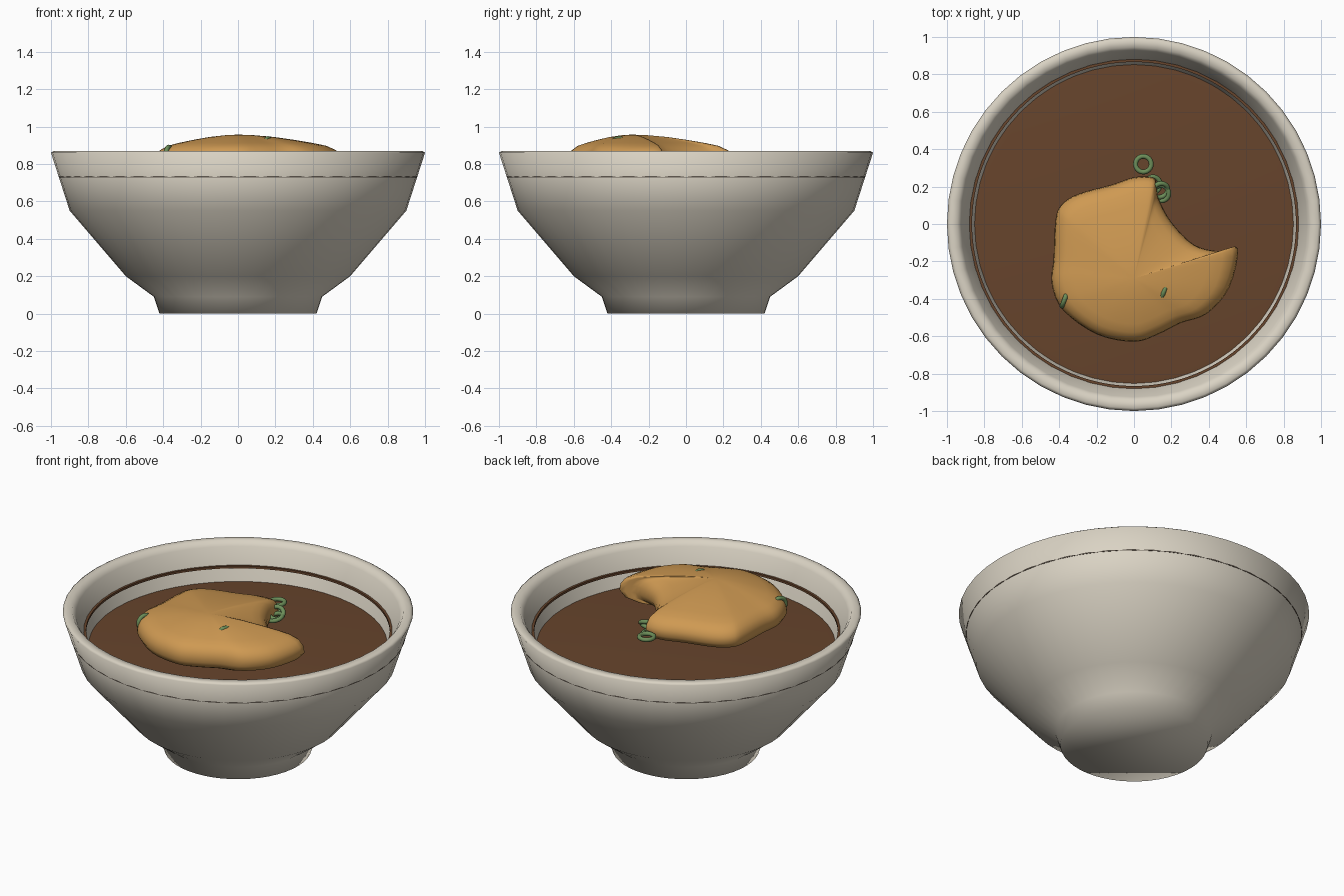
import bpy, bmesh, math
from mathutils import Vector

if "Cube" in bpy.data.objects:
    bpy.data.objects.remove(bpy.data.objects["Cube"])


def material(name, rgb):
    m = bpy.data.materials.new(name)
    m.diffuse_color = (*rgb, 1)
    m.use_nodes = True
    m.node_tree.nodes["Principled BSDF"].inputs["Base Color"].default_value = m.diffuse_color
    return m


CERAMIC = material("cream ceramic", (0.70, 0.65, 0.55))
BROTH = material("brown broth", (0.135, 0.058, 0.025))
GLAZE = material("dark glaze", (0.12, 0.10, 0.08))
GOLD = material("golden dumpling", (0.62, 0.32, 0.085))
GREEN = material("scallion green", (0.15, 0.27, 0.10))


def finish(name, bm, mats, smooth=True):
    bmesh.ops.recalc_face_normals(bm, faces=bm.faces[:])
    me = bpy.data.meshes.new(name)
    bm.to_mesh(me)
    bm.free()
    for m in mats:
        me.materials.append(m)
    for p in me.polygons:
        p.use_smooth = smooth
    ob = bpy.data.objects.new(name, me)
    bpy.context.collection.objects.link(ob)
    return ob


def skin(bm, rings, closed=False):
    """Join successive closed loops of vertices with quads."""
    n = len(rings[0])
    pairs = list(zip(rings, rings[1:]))
    if closed:
        pairs.append((rings[-1], rings[0]))
    for a, b in pairs:
        for i in range(n):
            j = (i + 1) % n
            bm.faces.new((a[i], a[j], b[j], b[i]))


def lathe(bm, profile, n):
    return [[bm.verts.new((r * math.cos(math.tau * i / n), r * math.sin(math.tau * i / n), z))
             for i in range(n)] for r, z in profile]


# Bowl: foot, flared wall, rim and inside, capped under the foot and at the inner floor
bm = bmesh.new()
loops = lathe(bm, [(0.42, 0), (0.45, 0.09), (0.60, 0.20), (0.90, 0.55), (1.0, 0.86),
                   (0.985, 0.87), (0.945, 0.87), (0.925, 0.84), (0.88, 0.74),
                   (0.852, 0.65), (0.80, 0.52), (0.52, 0.24), (0.30, 0.17)], 48)
skin(bm, loops)
bm.faces.new(loops[0])
bm.faces.new(loops[-1])
finish("bowl", bm, [CERAMIC])

# Broth surface
bm = bmesh.new()
loops = lathe(bm, [(0.852, 0.652), (0.82, 0.655)], 96)
skin(bm, loops)
bm.faces.new(loops[-1])
finish("broth", bm, [BROTH])

# Thin band through the wall, barely breaking the outer surface
bm = bmesh.new()
loops = lathe(bm, [(0.866, 0.728), (0.958, 0.728), (0.958, 0.742), (0.866, 0.742)], 192)
skin(bm, loops, closed=True)
for f in bm.faces:
    if all(v.co.xy.length > 0.95 for v in f.verts):
        f.material_index = 1
finish("band", bm, [BROTH, GLAZE], smooth=False)

# Dumpling: bitten outline shrunk towards its centre in rounded layers
OUTLINE = [(0.10, 0.25), (0.0, 0.25), (-0.12, 0.21), (-0.30, 0.16), (-0.39, 0.10),
           (-0.42, 0.02), (-0.43, -0.18), (-0.44, -0.32), (-0.38, -0.46), (-0.20, -0.59),
           (0.0, -0.63), (0.13, -0.59), (0.25, -0.53), (0.39, -0.48), (0.51, -0.34),
           (0.555, -0.13), (0.45, -0.145), (0.32, -0.11), (0.20, 0.01), (0.13, 0.14),
           (0.12, 0.21)]
LAYERS = [(0.45, 0.73), (0.80, 0.74), (0.95, 0.765), (1.0, 0.80), (0.988, 0.84),
          (0.945, 0.873), (0.85, 0.897), (0.72, 0.912), (0.55, 0.928), (0.35, 0.944), (0.15, 0.954)]
STEPS = 4


def spline(points, steps):
    pts = [Vector(p) for p in points]
    n = len(pts)
    out = []
    for i in range(n):
        a, b, c, d = (pts[(i + k) % n] for k in (-1, 0, 1, 2))
        for s in range(steps):
            t = s / steps
            out.append(0.5 * (2 * b + (c - a) * t + (2 * a - 5 * b + 4 * c - d) * t * t
                              + (3 * b - a - 3 * c + d) * t ** 3))
    return out


bm = bmesh.new()
centre = Vector((0.0, -0.29))
edge = spline(OUTLINE, STEPS)
loops = []
for s, z in LAYERS:
    loop = []
    for p in edge:
        q = centre + (p - centre) * s
        loop.append(bm.verts.new((q.x, q.y, z)))
    loops.append(loop)
skin(bm, loops)
bm.faces.new(loops[0])
tip = bm.verts.new((centre.x, centre.y, 0.957))
for i, v in enumerate(loops[-1]):
    bm.faces.new((v, loops[-1][(i + 1) % len(edge)], tip))
finish("dumpling", bm, [GOLD])

# Scallion rings: flat ones on the broth side, upright ones peeking through the dumpling
RINGS = [((0.05, 0.32, 0.81), (0, 0, 0)), ((0.14, 0.18, 0.82), (0.5, 0.3, 0)),
         ((0.145, 0.165, 0.80), (0.2, -0.2, 0)), ((0.10, 0.21, 0.79), (0.1, 0.3, 0)),
         ((0.16, -0.36, 0.894), (1.57, 0, 1.2)), ((-0.37, -0.40, 0.848), (1.57, 0, 1.2))]
for k, (loc, rot) in enumerate(RINGS):
    bm = bmesh.new()
    section = [(0.042 + 0.013 * math.cos(math.tau * a / 10), 0.013 * math.sin(math.tau * a / 10))
               for a in range(10)]
    skin(bm, lathe(bm, section, 24), closed=True)
    ob = finish(f"scallion_ring_{k + 1}", bm, [GREEN])
    ob.location = loc
    ob.rotation_euler = rot
